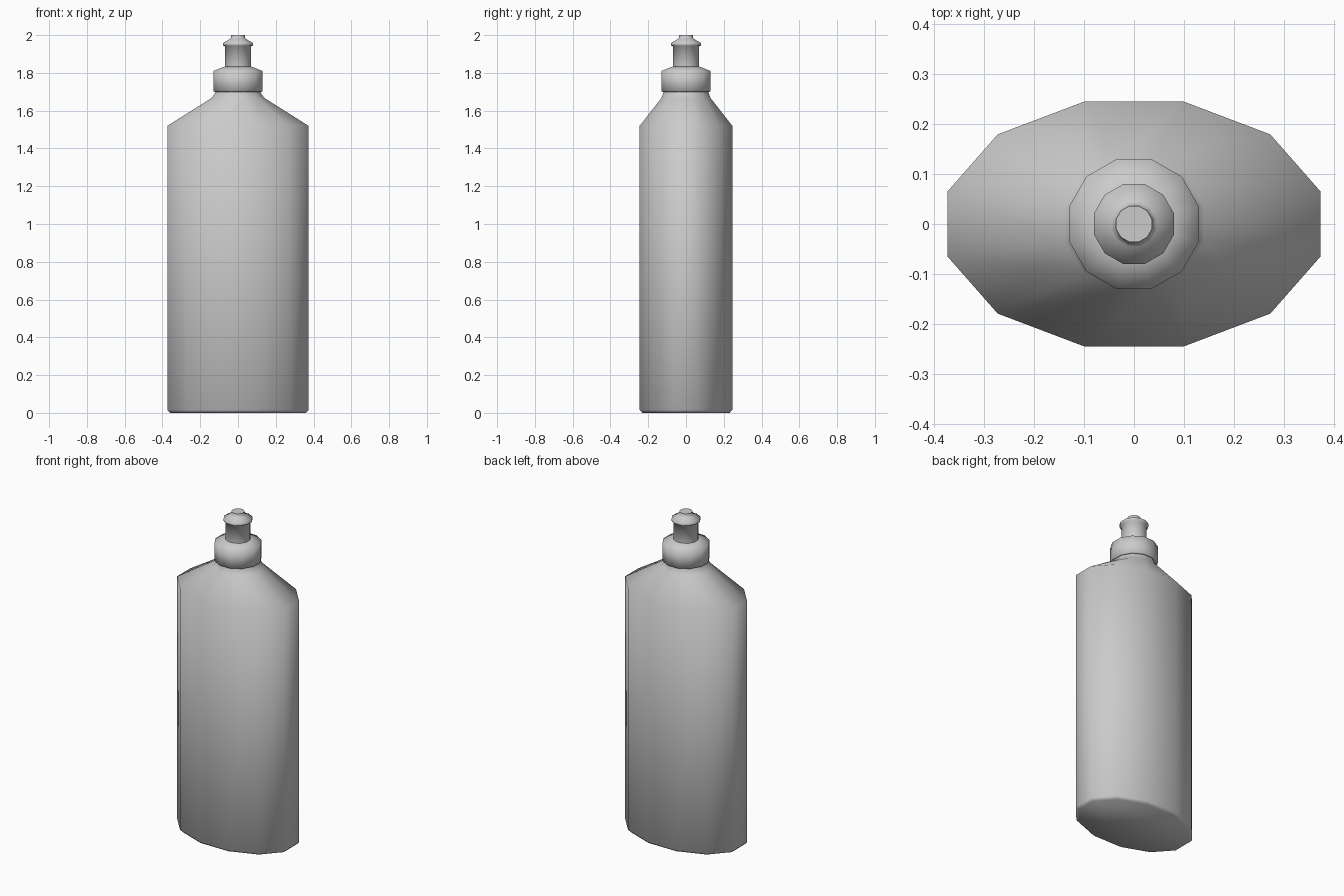
import bpy, bmesh, math

if "Cube" in bpy.data.objects:
    bpy.data.objects.remove(bpy.data.objects["Cube"])

SIDES = 12


def loft(name, rings, angle):
    """Stack of 12-sided oval rings; each ring is (half width x, half depth y, z)."""
    bm = bmesh.new()
    k = math.cos(math.pi / SIDES)
    loops = []
    for rx, ry, z in rings:
        loop = []
        for i in range(SIDES):
            a = 2 * math.pi * (i + 0.5) / SIDES
            loop.append(bm.verts.new((rx / k * math.cos(a), ry / k * math.sin(a), z)))
        loops.append(loop)
    for lo, hi in zip(loops, loops[1:]):
        for i in range(SIDES):
            j = (i + 1) % SIDES
            bm.faces.new((lo[i], lo[j], hi[j], hi[i]))
    bm.faces.new(loops[0][::-1])
    bm.faces.new(loops[-1])
    mesh = bpy.data.meshes.new(name)
    bm.to_mesh(mesh)
    bm.free()
    obj = bpy.data.objects.new(name, mesh)
    bpy.context.collection.objects.link(obj)
    bpy.ops.object.select_all(action='DESELECT')
    obj.select_set(True)
    bpy.context.view_layer.objects.active = obj
    bpy.ops.object.shade_smooth_by_angle(angle=math.radians(angle))
    return obj


def turned(name, profile, angle):
    return loft(name, [(r, r, z) for r, z in profile], angle)


# Oval bottle body, shoulders blending to a round neck
loft("bottle_body", [
    (0.358, 0.231, 0.0), (0.373, 0.245, 0.015), (0.373, 0.245, 1.52),
    (0.140, 0.130, 1.667), (0.123, 0.121, 1.69), (0.116, 0.116, 1.71),
], 65)

# Screw collar
turned("screw_cap", [
    (0.124, 1.70), (0.130, 1.703), (0.130, 1.81), (0.075, 1.832), (0.06, 1.834),
], 75)

# Push-pull spout with a flared lip
turned("spout", [
    (0.070, 1.825), (0.069, 1.94), (0.080, 1.946), (0.080, 1.958),
    (0.045, 1.978), (0.038, 1.986), (0.036, 2.0),
], 65)
